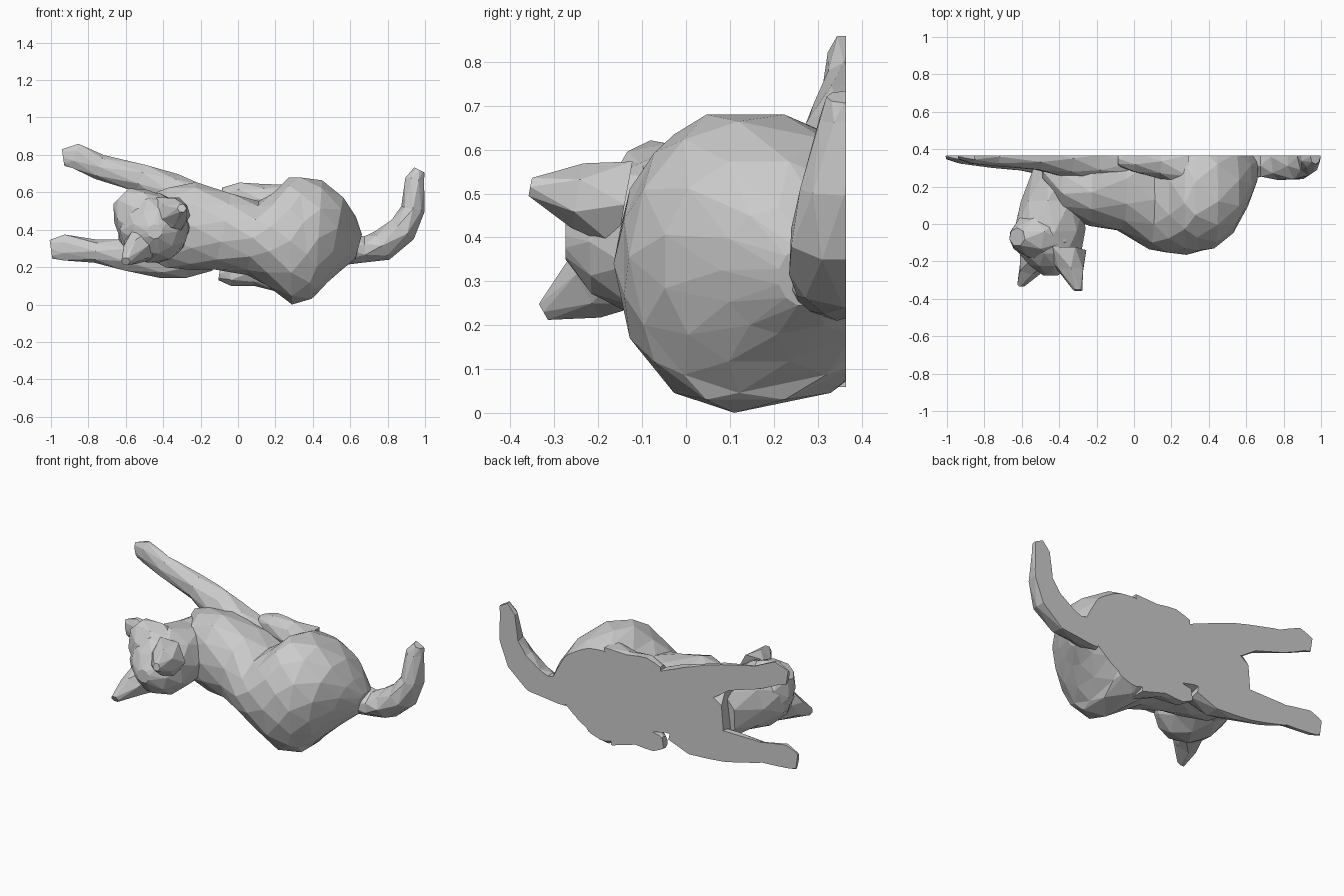
import bpy, bmesh, math
from mathutils import Vector

BACK = 0.365  # flat plane the animal lies against


def loft(name, rings, sides=10, ref=(0, 1, 0), back=1.0, phase=0.0):
    """Faceted tube. rings: (x, y, z, radius along ref, radius across).
    'back' stretches the half facing +ref. Trimmed flat at y = BACK."""
    bm = bmesh.new()
    ref = Vector(ref)
    pts = [Vector(r[:3]) for r in rings]
    loops = []
    for i, r in enumerate(rings):
        t = (pts[min(i + 1, len(pts) - 1)] - pts[max(i - 1, 0)])
        t = (t - ref * t.dot(ref)).normalized() if abs(t.normalized().dot(ref)) < .8 else t.normalized()
        u = (ref - t * ref.dot(t)).normalized()
        v = t.cross(u)
        loop = []
        for k in range(sides):
            a = 2 * math.pi * (k + phase + 0.5 * (i % 2)) / sides
            c = math.cos(a) * (back if math.cos(a) > 0 else 1)
            loop.append(bm.verts.new(pts[i] + u * c * r[3] + v * math.sin(a) * r[4]))
        loops.append(loop)
    # triangulated bands between staggered rings
    for i in range(len(loops) - 1):
        a, b = loops[i], loops[i + 1]
        for k in range(sides):
            n = (k + 1) % sides
            if i % 2 == 0:
                bm.faces.new((a[k], a[n], b[k]))
                bm.faces.new((a[n], b[n], b[k]))
            else:
                bm.faces.new((a[k], b[n], b[k]))
                bm.faces.new((a[k], a[n], b[n]))
    bm.faces.new(loops[0][::-1])
    bm.faces.new(loops[-1])
    # flat back
    cut = bmesh.ops.bisect_plane(bm, geom=bm.verts[:] + bm.edges[:] + bm.faces[:],
                                 plane_co=(0, BACK, 0), plane_no=(0, 1, 0), clear_outer=True)
    edges = [e for e in cut["geom_cut"] if isinstance(e, bmesh.types.BMEdge)]
    if edges:
        bmesh.ops.edgeloop_fill(bm, edges=edges)
    bmesh.ops.recalc_face_normals(bm, faces=bm.faces[:])
    me = bpy.data.meshes.new(name)
    bm.to_mesh(me)
    bm.free()
    ob = bpy.data.objects.new(name, me)
    bpy.context.collection.objects.link(ob)
    return ob


# torso: chest, waist, big round haunch
loft("torso", [
    (-0.50, 0.28, 0.42, 0.06, 0.16),
    (-0.38, 0.20, 0.41, 0.15, 0.22),
    (-0.24, 0.17, 0.42, 0.18, 0.235),
    (-0.08, 0.16, 0.39, 0.20, 0.215),
    (0.08, 0.13, 0.355, 0.265, 0.20),
    (0.17, 0.12, 0.35, 0.28, 0.255),
    (0.28, 0.11, 0.34, 0.275, 0.34),
    (0.36, 0.115, 0.355, 0.265, 0.338),
    (0.43, 0.12, 0.355, 0.25, 0.31),
    (0.52, 0.15, 0.345, 0.205, 0.24),
    (0.59, 0.21, 0.325, 0.13, 0.15),
    (0.645, 0.27, 0.31, 0.06, 0.07)], sides=12, back=1.6)

# front legs stretched past the head
loft("upper_front_leg", [
    (-0.935, 0.36, 0.785, 0.015, 0.045),
    (-0.87, 0.36, 0.795, 0.04, 0.072),
    (-0.74, 0.36, 0.735, 0.05, 0.068),
    (-0.52, 0.36, 0.675, 0.075, 0.082),
    (-0.36, 0.35, 0.60, 0.10, 0.105),
    (-0.20, 0.33, 0.55, 0.11, 0.095),
    (0.0, 0.33, 0.52, 0.08, 0.05)], sides=8)
loft("lower_front_leg", [
    (-1.0, 0.36, 0.295, 0.015, 0.05),
    (-0.93, 0.36, 0.305, 0.04, 0.075),
    (-0.76, 0.36, 0.285, 0.06, 0.062),
    (-0.60, 0.36, 0.265, 0.08, 0.09),
    (-0.40, 0.34, 0.245, 0.10, 0.105),
    (-0.28, 0.32, 0.235, 0.11, 0.10),
    (-0.15, 0.32, 0.26, 0.10, 0.08)], sides=8)

# tucked hind paws
loft("upper_hind_paw", [
    (-0.085, 0.35, 0.59, 0.04, 0.035),
    (0.0, 0.345, 0.59, 0.07, 0.068),
    (0.13, 0.335, 0.56, 0.09, 0.085),
    (0.28, 0.30, 0.54, 0.12, 0.11)], sides=8, back=1.5)
loft("lower_hind_paw", [
    (-0.10, 0.35, 0.165, 0.03, 0.035),
    (-0.04, 0.345, 0.155, 0.08, 0.06),
    (0.08, 0.335, 0.175, 0.10, 0.075),
    (0.25, 0.30, 0.17, 0.12, 0.12)], sides=8, back=1.5)

# tail curling upward
loft("tail", [
    (0.56, 0.345, 0.30, 0.12, 0.09),
    (0.68, 0.355, 0.295, 0.11, 0.075),
    (0.77, 0.36, 0.315, 0.125, 0.085),
    (0.88, 0.36, 0.40, 0.13, 0.085),
    (0.935, 0.36, 0.51, 0.10, 0.064),
    (0.945, 0.36, 0.67, 0.06, 0.055),
    (0.97, 0.36, 0.72, 0.04, 0.03)], sides=8)

# neck and skull, rising toward the front
loft("head", [
    (-0.39, 0.30, 0.40, 0.155, 0.17),
    (-0.43, 0.12, 0.41, 0.175, 0.17),
    (-0.455, -0.03, 0.41, 0.195, 0.19),
    (-0.45, -0.14, 0.395, 0.18, 0.175),
    (-0.445, -0.22, 0.39, 0.12, 0.12),
    (-0.445, -0.275, 0.39, 0.04, 0.04)], sides=9, ref=(1, 0, 0))

# snout pointing up and left
loft("snout", [
    (-0.49, -0.06, 0.44, 0.15, 0.18),
    (-0.57, -0.065, 0.525, 0.11, 0.13),
    (-0.625, -0.07, 0.58, 0.05, 0.06)], sides=7)

# ears: wide roots narrowing to blunt tips
for name, base, tip in (("lower_ear", (-0.49, -0.14, 0.335), (-0.60, -0.325, 0.23)),
                        ("upper_ear", (-0.375, -0.14, 0.475), (-0.30, -0.355, 0.515))):
    b, t = Vector(base), Vector(tip)
    loft(name, [(*base, 0.12, 0.115), (*b.lerp(t, 0.5), 0.075, 0.075), (*tip, 0.024, 0.024)],
         sides=6, ref=(1, 0, 0))
